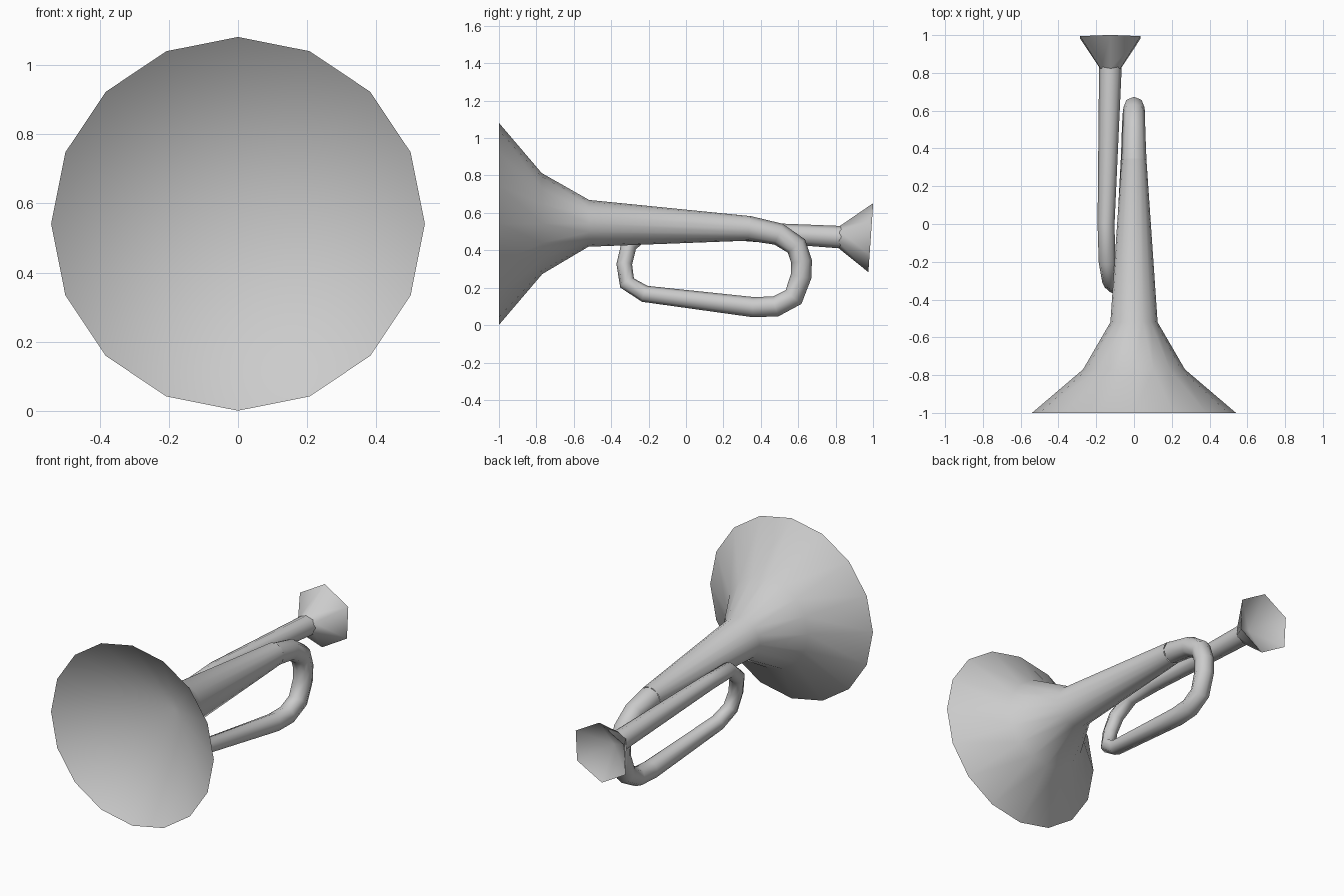
import bpy, bmesh, math
from mathutils import Vector

if "Cube" in bpy.data.objects:
    bpy.data.objects.remove(bpy.data.objects["Cube"])


def sweep(name, stations, sides, start_apex=None, end_apex=None, mid=(None, None)):
    """Tube through (x, y, z, radius) stations; an apex closes an end with a hollow cone."""
    pts = [Vector(s[:3]) for s in stations]
    bm = bmesh.new()
    rings = []
    for i, p in enumerate(pts):
        a = (p - pts[i - 1]).normalized() if i else Vector()
        b = (pts[i + 1] - p).normalized() if i < len(pts) - 1 else Vector()
        t = (a + b).normalized()
        if i == 0 and mid[0]:
            t = Vector(mid[0]).normalized()
        if i == len(pts) - 1 and mid[1]:
            t = Vector(mid[1]).normalized()
        u = Vector((1, 0, 0))
        u = (u - t * u.dot(t)).normalized()
        v = t.cross(u)
        ring = []
        for k in range(sides):
            ang = math.pi / 2 + 2 * math.pi * k / sides
            ring.append(bm.verts.new(p + stations[i][3] * (u * math.cos(ang) + v * math.sin(ang))))
        rings.append(ring)
    for r0, r1 in zip(rings, rings[1:]):
        for k in range(sides):
            n = (k + 1) % sides
            bm.faces.new((r0[k], r0[n], r1[n], r1[k]))
    for ring, apex in ((rings[0], start_apex), (rings[-1], end_apex)):
        if apex:
            c = bm.verts.new(apex)
            for k in range(sides):
                n = (k + 1) % sides
                f = (ring[n], ring[k], c)
                bm.faces.new(f if ring is rings[0] else f[::-1])
    me = bpy.data.meshes.new(name)
    bm.to_mesh(me)
    bm.free()
    ob = bpy.data.objects.new(name, me)
    bpy.context.collection.objects.link(ob)
    bpy.ops.object.select_all(action='DESELECT')
    ob.select_set(True)
    bpy.context.view_layer.objects.active = ob
    bpy.ops.object.shade_smooth_by_angle(angle=math.radians(70))
    return ob


# Flared bell and its tapering tube
sweep("bell", [(0, -1, .541, .54), (0, -.77, .543, .27), (0, -.52, .544, .125),
               (0, .34, .517, .066)], 16, start_apex=(0, -.60, .543),
      mid=((0, 1, 0), (0, 1, -.11)))

# Looped tube: round the back bend, forward underneath, up and back beside the bell
sweep("looped_tube", [
    (0, .34, .517, .066), (0, .495, .486, .060), (0, .59, .423, .058),
    (0, .618, .34, .056), (0, .615, .26, .056), (-.005, .575, .15, .056),
    (-.01, .48, .10, .055), (-.015, .36, .096, .054),
    (-.055, -.22, .167, .045), (-.075, -.315, .225, .044), (-.10, -.33, .325, .042),
    (-.125, -.305, .43, .044), (-.143, -.2, .515, .044), (-.148, 0, .518, .045),
    (-.125, .83, .47, .060)], 8, mid=((0, 1, -.11), (0, 1, -.07)))

# Six-sided cup mouthpiece
sweep("mouthpiece", [(-.125, .82, .471, .060), (-.125, .988, .4675, .185)], 6,
      end_apex=(-.125, .86, .471), mid=((0, 1, -.07), (0, 1, -.07)))
